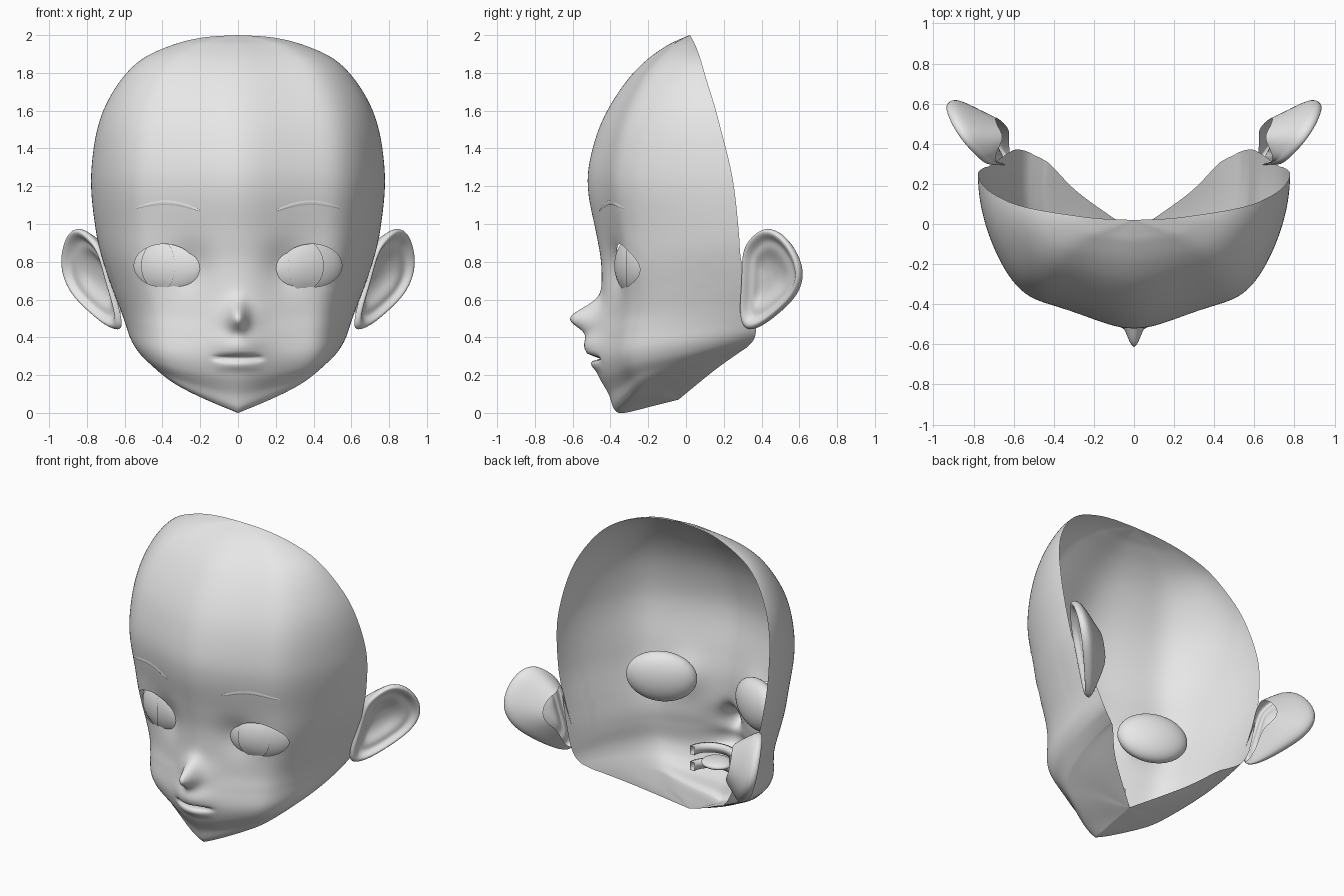
import bpy, bmesh, math
from mathutils import Vector
from mathutils.bvhtree import BVHTree

cube = bpy.data.objects.get("Cube")
if cube:
    bpy.data.objects.remove(cube)

grey = bpy.data.materials.new("plain grey")
grey.use_nodes = True
grey.diffuse_color = (0.8, 0.8, 0.8, 1)
grey.node_tree.nodes["Principled BSDF"].inputs["Base Color"].default_value = (0.8, 0.8, 0.8, 1)


def finish(name, bm, subdivide=0):
    """Turn a bmesh into a smooth shaded object."""
    mesh = bpy.data.meshes.new(name)
    bm.to_mesh(mesh)
    bm.free()
    obj = bpy.data.objects.new(name, mesh)
    bpy.context.collection.objects.link(obj)
    mesh.materials.append(grey)
    mesh.shade_smooth()
    if subdivide:
        mod = obj.modifiers.new("smooth", 'SUBSURF')
        mod.levels = mod.render_levels = subdivide


def grid(rows, closed=False):
    """Skin a list of equally long point rows with quads."""
    bm = bmesh.new()
    verts = [[bm.verts.new(p) for p in row] for row in rows]
    n = len(rows[0])
    for a, b in zip(verts, verts[1:]):
        for j in range(n if closed else n - 1):
            k = (j + 1) % n
            bm.faces.new((a[j], b[j], b[k], a[k]))
    bmesh.ops.remove_doubles(bm, verts=bm.verts, dist=1e-5)
    return bm


def ease(v):
    v = max(0.0, min(1.0, v))
    return v * v * (3 - 2 * v)


def bump(d, size):
    return math.exp(-(d / size) ** 2)


def spline(keys, steps):
    """Catmull-Rom through tuples of any length."""
    out = []
    for i in range(len(keys) - 1):
        quad = [keys[max(0, min(len(keys) - 1, i + o))] for o in (-1, 0, 1, 2)]
        for s in range(steps):
            t = s / steps
            out.append([b + t * (c - a) / 2 + t * t * (a - 2.5 * b + 2 * c - d / 2)
                        + t ** 3 * (1.5 * (b - c) + (d - a) / 2)
                        for a, b, c, d in zip(*quad)])
    return out + [list(keys[-1])]


# Face rows: centre y, z, then open rim x, y, z
ROWS = [(.02, 2, 0, .02, 2), (-.04, 1.975, .18, .028, 1.988), (-.1, 1.945, .34, .048, 1.95),
        (-.2, 1.875, .5, .075, 1.878), (-.3, 1.775, .61, .105, 1.775), (-.4, 1.63, .7, .15, 1.63),
        (-.47, 1.48, .75, .19, 1.48), (-.515, 1.3, .775, .235, 1.3), (-.515, 1.15, .775, .26, 1.15),
        (-.475, .95, .75, .28, .95), (-.45, .8, .72, .29, .82), (-.447, .65, .67, .325, .67),
        (-.455, .52, .625, .355, .56), (-.475, .42, .595, .37, .49), (-.49, .3, .565, .37, .43),
        (-.465, .2, .53, .36, .39), (-.41, .1, .49, .34, .365), (-.38, .02, .45, .32, .345),
        (-.33, 0, .41, .29, .325), (-.18, .035, .27, .15, .225), (-.04, .07, 0, -.04, .07)]


def sculpt(x, y, z):
    """Nose, lips and eye sockets pushed into the plain face."""
    if y > 0.1:
        return y
    a = abs(x)
    nose = 0.115 * bump(a, 0.045) + 0.04 * bump(a, 0.11)
    y -= nose * bump(z - 0.5, 0.08 if z > 0.5 else 0.068)
    y -= 0.052 * bump(a, 0.12) * bump(z - 0.36, 0.07)
    mouth = max(0, 1 - (a / 0.14) ** 2)
    y += 0.06 * mouth * bump(z - 0.29, 0.011)
    y -= 0.013 * mouth * bump(z - 0.25, 0.025)
    y += 0.035 * bump(a - 0.25, 0.1) * bump(z - 0.77, 0.12)
    y -= 0.025 * bump(a - 0.56, 0.12) * bump(z - 0.75, 0.2)
    return y


# Face shell, open at the back, slightly wedge-shaped in front with full temples
COLS = 56
rows = []
for yf, zf, xr, yr, zr in spline(ROWS, 8):
    bulge = 0.12 * xr * ease((0.8 - zf) / 0.8)
    power = 1 + ease(zf / 0.4)
    row = []
    for j in range(-COLS, COLS + 1):
        u = abs(j) / COLS
        t = u * math.pi / 2
        s = math.sin(t)
        x = math.copysign(xr * s + bulge * math.sin(2 * t), j)
        z = zf + (zr - zf) * u ** power
        depth = 1 - math.cos(t) - 0.06 * bump(s - 0.8, 0.2) * math.cos(t) / 0.6
        depth += 0.03 * math.sin(math.pi * min(1, s / 0.7)) ** 2
        row.append((x, sculpt(x, yf + (yr - yf) * depth, z), z))
    rows.append(row)
face = grid(rows)
surface = BVHTree.FromBMesh(face)


def on_face(x, z, lift=0.0):
    hit = surface.ray_cast(Vector((x, -2, z)), Vector((0, 1, 0)))[0]
    return Vector((x, (hit.y if hit else -0.3) - lift, z))


# Eye openings: remove the inside, then pull the edge onto an oval
EYE_X, EYE_Z, EYE_W, EYE_H = 0.39, 0.78, 0.16, 0.114


def eye_polar(co):
    p, q = (abs(co.x) - EYE_X) / EYE_W, (co.z - EYE_Z) / EYE_H
    return math.hypot(p, q), math.atan2(q, p)


inside = [v for v in face.verts if v.co.y < 0 and eye_polar(v.co)[0] < 1]
bmesh.ops.delete(face, geom=inside, context='VERTS')
for v in face.verts:
    r, angle = eye_polar(v.co)
    if v.is_boundary and r < 1.4 and v.co.y < 0:
        x = EYE_X + EYE_W * math.cos(angle)
        v.co = on_face(math.copysign(x, v.co.x), EYE_Z + EYE_H * math.sin(angle))
finish("face_shell", face)

# Ear outline (outward, up) and rings (scale, depth, outward shift)
EAR = [(-.13, .14), (-.06, .21), (.04, .27), (.15, .23), (.23, .12), (.25, .01), (.19, -.1),
       (.06, -.19), (-.07, -.265), (-.18, -.29), (-.2, -.2), (-.15, -.02)]
RINGS = [(.5, -.13, -.1), (.72, -.085, -.06), (.94, -.035, 0), (1.02, 0, 0), (.97, .03, 0),
         (.87, .025, 0), (.76, -.01, 0), (.6, -.005, -.01), (.4, -.04, -.03), (.15, -.05, -.04),
         (0, -.05, -.04)]

BALL = Vector((0.22, 0.09, 0.163))
TURN = math.radians(23)


def ellipsoid(centre, size, turn=0.0):
    bm = bmesh.new()
    bmesh.ops.create_uvsphere(bm, u_segments=40, v_segments=24, radius=1)
    for v in bm.verts:
        p = Vector((v.co.x * size[0], v.co.y * size[1], v.co.z * size[2]))
        v.co = Vector(centre) + Vector((p.x * math.cos(turn) - p.y * math.sin(turn),
                                        p.x * math.sin(turn) + p.y * math.cos(turn), p.z))
    return bm


for side, s in (("left", 1), ("right", -1)):
    # Ear, its back rings staying on the outline where it meets the head
    rings = []
    for i, (scale, depth, shift) in enumerate(RINGS):
        ring = []
        for u, v in EAR:
            w = ease((u + 0.17) / 0.2) if i < 3 else 1
            u += w * (0.03 + (u - 0.03) * scale + shift - u)
            v *= 1 + w * (scale - 1)
            n = 0.01 + 0.2 * v + depth * w
            ring.append((s * (0.76 + 0.6 * u + 0.8 * n), 0.43 + 0.8 * u - 0.6 * n, 0.72 + v))
        rings.append(ring)
    ear = grid(rings, closed=True)
    bmesh.ops.recalc_face_normals(ear, faces=ear.faces)
    finish(side + "_ear", ear, 2)

    # Eyeball, seated just behind the lids
    front = on_face(s * EYE_X, EYE_Z)
    centre = front + Vector((-s * math.sin(TURN), math.cos(TURN), 0)) * 0.082
    finish(side + "_eyeball", ellipsoid(centre, BALL, s * TURN))

    # Iris, a thin oval laid on the eyeball, both glancing to the same side
    rings = []
    for r in (0, 0.25, 0.5, 0.75, 1):
        ring = []
        for k in range(32):
            a = k * math.tau / 32
            x, z = -0.035 + 0.1 * r * math.cos(a), 0.135 * r * math.sin(a)
            y = -0.008 - BALL.y * math.sqrt(max(0, 1 - (x / BALL.x) ** 2 - (z / BALL.z) ** 2))
            c, d = math.cos(s * TURN), math.sin(s * TURN)
            ring.append(centre + Vector((x * c - y * d, x * d + y * c, z)))
        rings.append(ring)
    finish(side + "_iris", grid(rings, closed=True))

    # Eyebrow, a thin tapered strip
    strip = []
    for k in range(25):
        t = k / 24
        x, z = 0.2 + 0.34 * t, 1.07 + 0.015 * t + 0.035 * math.sin(math.pi * t)
        h = 0.003 + 0.009 * math.sin(math.pi * t) ** 0.6
        strip.append([on_face(s * x, z + h * w, 0.007 if w == 0 else 0.003) for w in (-1, 0, 1)])
    finish(side + "_eyebrow", grid(strip))

# Mouth interior: tongue and two curved tooth rows
finish("tongue", ellipsoid((0, -0.33, 0.27), (0.1, 0.09, 0.03)))
for name, low, high in (("upper_teeth", 0.305, 0.36), ("lower_teeth", 0.2, 0.255)):
    arc = [[(0.16 * math.sin(a) * w, -0.27 - 0.14 * math.cos(a) * w, z)
            for w, z in ((1, low), (1, high), (0.8, high), (0.8, low), (1, low))]
           for a in (math.pi * (k / 20 - 0.5) for k in range(21))]
    finish(name, grid(arc))
